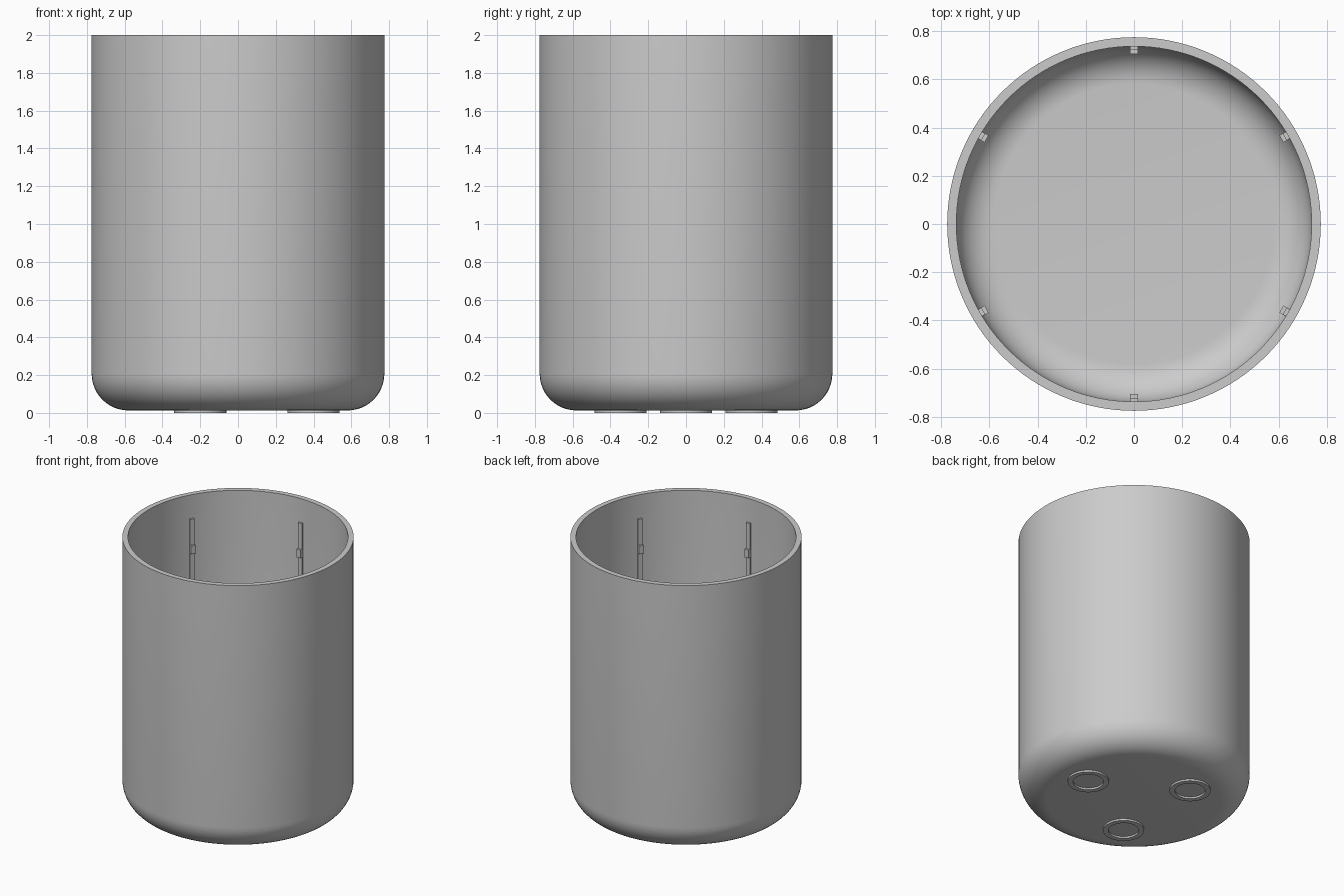
import bpy, bmesh, math
from mathutils import Matrix, Vector

if "Cube" in bpy.data.objects:
    bpy.data.objects.remove(bpy.data.objects["Cube"], do_unlink=True)

# Single grey material
grey = bpy.data.materials.new("plain_grey")
grey.use_nodes = True
colour = (0.6, 0.6, 0.6, 1)
grey.diffuse_color = colour
grey.node_tree.nodes["Principled BSDF"].inputs["Base Color"].default_value = colour

R, WALL, BASE, FILLET, TOP = 0.775, 0.038, 0.013, 0.195, 2.0


def finish(name, bm, smooth=True):
    bmesh.ops.recalc_face_normals(bm, faces=bm.faces)
    mesh = bpy.data.meshes.new(name)
    bm.to_mesh(mesh)
    bm.free()
    mesh.materials.append(grey)
    obj = bpy.data.objects.new(name, mesh)
    bpy.context.collection.objects.link(obj)
    if smooth:
        bpy.ops.object.select_all(action='DESELECT')
        obj.select_set(True)
        bpy.context.view_layer.objects.active = obj
        bpy.ops.object.shade_smooth_by_angle(angle=math.radians(30))
    return obj


def revolve(name, profile, steps, closed=False, centre=(0, 0)):
    bm = bmesh.new()
    verts = [bm.verts.new((r, 0, z)) for r, z in profile]
    edges = [bm.edges.new(pair) for pair in zip(verts, verts[1:])]
    if closed:
        edges.append(bm.edges.new((verts[-1], verts[0])))
    bmesh.ops.spin(bm, geom=verts + edges, cent=(0, 0, 0), axis=(0, 0, 1),
                   angle=math.tau, steps=steps, use_duplicate=False)
    bmesh.ops.remove_doubles(bm, verts=bm.verts, dist=1e-5)
    bmesh.ops.translate(bm, verts=bm.verts, vec=Vector((*centre, 0)))
    return finish(name, bm)


def corner(radius, n=12):
    """Quarter round from the floor up to the wall."""
    cx, cz = R - FILLET, BASE + FILLET
    return [(cx + radius * math.sin(a), cz - radius * math.cos(a))
            for a in (math.pi / 2 * i / n for i in range(n + 1))]


def radial_box(name, angle, r_in, r_out, width, z0, z1):
    bm = bmesh.new()
    mat = (Matrix.Rotation(angle, 4, 'Z')
           @ Matrix.Translation(((r_in + r_out) / 2, 0, (z0 + z1) / 2))
           @ Matrix.Diagonal((r_out - r_in, width, z1 - z0, 1)))
    bmesh.ops.create_cube(bm, size=1, matrix=mat)
    return finish(name, bm, smooth=False)


# Cup: outer skin, flat rim, inner skin
outer = [(0, BASE)] + corner(FILLET) + [(R, TOP)]
inner = [(R - WALL, TOP)] + corner(FILLET - WALL)[::-1] + [(0, BASE + WALL)]
revolve("cup_body", outer + inner, 128)

# Six inner rails, each with a small catch
for i in range(6):
    a = math.radians(30 + 60 * i)
    radial_box(f"rail_{i + 1}", a, 0.722, 0.772, 0.033, 0.39, 1.825)
    radial_box(f"catch_{i + 1}", a, 0.706, 0.75, 0.034, 1.575, 1.635)

# Three ring feet
for i in range(3):
    a = math.tau * i / 3
    ring = [(0.102, 0), (0.138, 0), (0.138, BASE + 0.004), (0.102, BASE + 0.004)]
    revolve(f"foot_ring_{i + 1}", ring, 48, closed=True,
            centre=(0.4 * math.cos(a), 0.4 * math.sin(a)))
